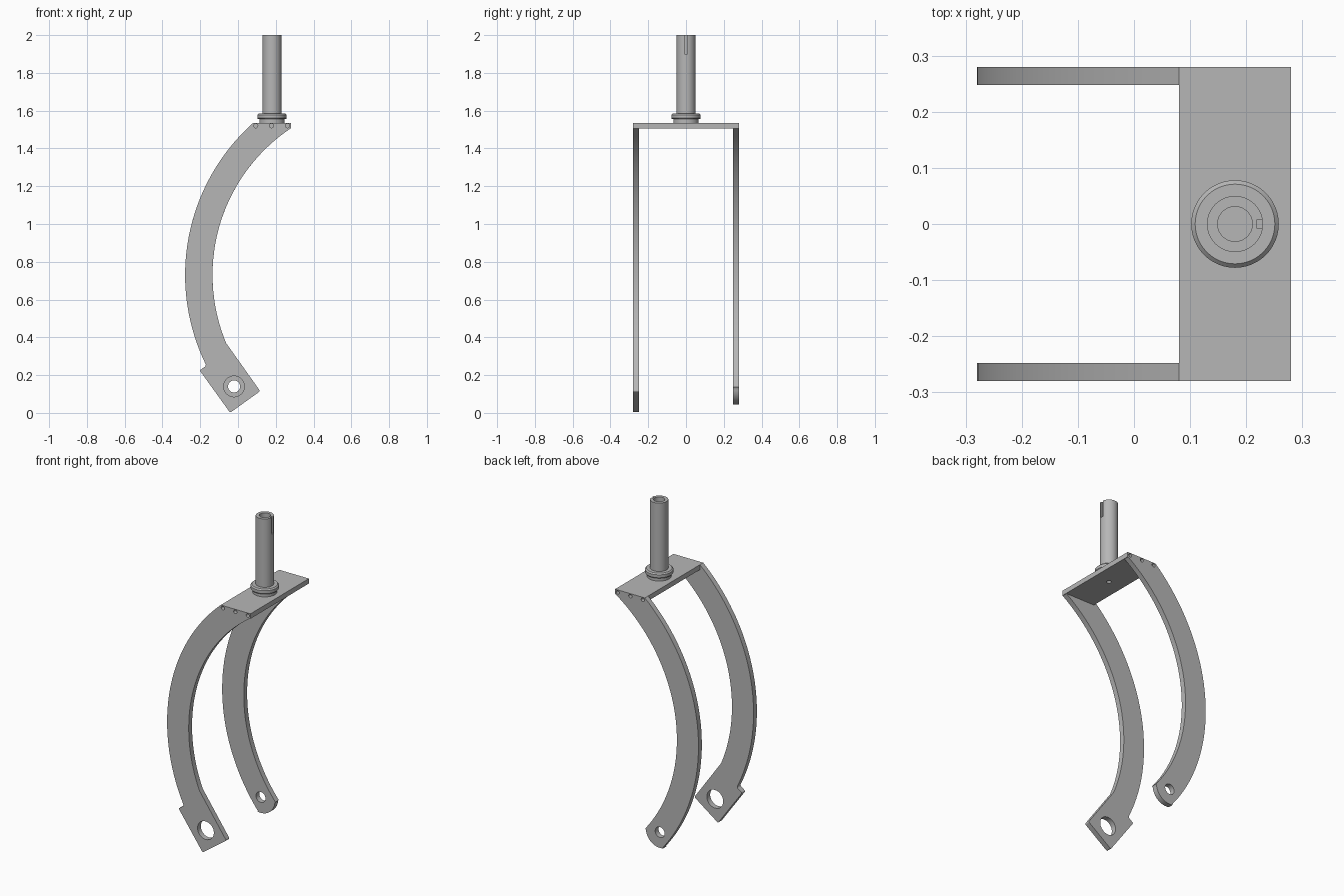
import bpy, bmesh, math
from mathutils import Vector

cube = bpy.data.objects.get("Cube")
if cube:
    bpy.data.objects.remove(cube, do_unlink=True)

grey = bpy.data.materials.new("plain_grey")
grey.use_nodes = True
grey.diffuse_color = (0.47, 0.47, 0.47, 1)
grey.node_tree.nodes["Principled BSDF"].inputs["Base Color"].default_value = (0.47, 0.47, 0.47, 1)

CENTRE = Vector((0.8, 0.73))      # centre of the leg curve (x, z)
R_OUT, R_IN = 1.08, 0.935         # outer and inner leg radii
HOLE = Vector((-0.021, 0.14))     # axle hole (x, z)
STEM_X, TOP, UNDER = 0.18, 1.535, 1.505
SIDE, THICK = 0.28, 0.032
ALONG = Vector((0.584, -0.812))   # leg direction at the axle
ACROSS = Vector((0.812, 0.584))
A_HOLE = math.atan2(HOLE.y - CENTRE.y, CENTRE.x - HOLE.x)


def make_object(name, bm):
    bmesh.ops.recalc_face_normals(bm, faces=bm.faces)
    mesh = bpy.data.meshes.new(name)
    bm.to_mesh(mesh)
    bm.free()
    mesh.materials.append(grey)
    obj = bpy.data.objects.new(name, mesh)
    bpy.context.collection.objects.link(obj)
    return obj


def activate(obj):
    bpy.ops.object.select_all(action='DESELECT')
    obj.select_set(True)
    bpy.context.view_layer.objects.active = obj


def smooth(obj):
    activate(obj)
    bpy.ops.object.shade_smooth_by_angle(angle=math.radians(30))


def cut(obj, cutters):
    activate(obj)
    for cutter in cutters:
        cutter.hide_render = True
        mod = obj.modifiers.new("cut", 'BOOLEAN')
        mod.operation, mod.solver, mod.object = 'DIFFERENCE', 'EXACT', cutter
        bpy.ops.object.modifier_apply(modifier=mod.name)
        bpy.data.objects.remove(cutter, do_unlink=True)


def extrude_outline(name, points, y0, y1):
    bm = bmesh.new()
    face = bm.faces.new([bm.verts.new((p[0], y0, p[1])) for p in points])
    geom = bmesh.ops.extrude_face_region(bm, geom=[face])["geom"]
    verts = [g for g in geom if isinstance(g, bmesh.types.BMVert)]
    bmesh.ops.translate(bm, verts=verts, vec=(0, y1 - y0, 0))
    return make_object(name, bm)


def box(name, x0, x1, y0, y1, z0, z1):
    return extrude_outline(name, [(x0, z0), (x1, z0), (x1, z1), (x0, z1)], y0, y1)


def circle(centre, radius, count=32):
    return [(centre[0] + radius * math.cos(i * math.tau / count),
             centre[1] + radius * math.sin(i * math.tau / count)) for i in range(count)]


def lathe(name, profile, steps=48):
    bm = bmesh.new()
    verts = [bm.verts.new((STEM_X + r, 0, z)) for r, z in profile]
    edges = [bm.edges.new(pair) for pair in zip(verts, verts[1:])]
    bmesh.ops.spin(bm, geom=verts + edges, cent=(STEM_X, 0, 0), axis=(0, 0, 1),
                   angle=math.tau, steps=steps)
    bmesh.ops.remove_doubles(bm, verts=bm.verts, dist=0.0001)
    return make_object(name, bm)


def leg_arc(radius, start, end, count=40):
    return [CENTRE + radius * Vector((-math.cos(a), math.sin(a)))
            for a in (start + (end - start) * i / count for i in range(count + 1))]


def local(along, across):
    return HOLE + ALONG * along + ACROSS * across


def rounded(before, corner, after, size):
    p = corner + (before - corner).normalized() * size
    q = corner + (after - corner).normalized() * size
    return [p * (1 - t) ** 2 + corner * 2 * t * (1 - t) + q * t * t
            for t in (0, 0.25, 0.5, 0.75, 1)]


def on_arc(radius, along):
    return A_HOLE - math.asin(along / radius)


# Shared leg ends under the crown
outer_top = math.atan2(TOP - CENTRE.y, CENTRE.x - 0.08)
inner_top = math.asin((UNDER - CENTRE.y) / R_IN)
leg_top = [Vector((SIDE, UNDER)), Vector((SIDE, TOP))]

# Front leg with its square axle pad
step, half, tip = -0.175, 0.098, 0.101
outer = leg_arc(R_OUT, outer_top, on_arc(R_OUT, step - 0.012))
inner = leg_arc(R_IN, on_arc(R_IN, -0.21), inner_top)
inside = local(step, -0.055)
pad = [inside, local(step, -half), local(tip, -half), local(tip, half), inner[0]]
front_outline = outer + rounded(outer[-1], inside, pad[1], 0.01)
for k in (1, 2, 3):
    front_outline += rounded(pad[k - 1], pad[k], pad[k + 1], 0.008)
front_outline += inner + leg_top

# Rear leg with its rounded tip
end_r, end_w = 0.095, 0.0715
spread = math.asin(end_w / end_r)
tip_arc = [local(end_r * math.cos(a), end_r * math.sin(a))
           for a in (spread * (i / 8 - 1) for i in range(17))]
reach = end_r * math.cos(spread)
rear_outline = (leg_arc(R_OUT, outer_top, on_arc(R_OUT, reach - 0.002)) + tip_arc
                + leg_arc(R_IN, on_arc(R_IN, reach - 0.002), inner_top) + leg_top)

for name, outline, side, hole_r in (("front_leg", front_outline, -1, 0.055),
                                    ("rear_leg", rear_outline, 1, 0.032)):
    y0, y1 = sorted((side * SIDE, side * (SIDE - THICK)))
    leg = extrude_outline(name, outline, y0, y1)
    holes = [extrude_outline("axle_cutter", circle(HOLE, hole_r), y0 - 0.05, y1 + 0.05)]
    for x in (0.094, 0.178, 0.262):
        holes.append(extrude_outline("bolt_cutter", circle((x, 1.52), 0.011, 16),
                                     y0 - 0.05, y1 + 0.05))
    cut(leg, holes)
    smooth(leg)

# Crown plate between the legs, with a small hole underneath
inner_y = SIDE - THICK
crown = box("crown_plate", 0.08, SIDE, -inner_y, inner_y, UNDER, TOP)
cut(crown, [lathe("crown_cutter", [(0, 1.45), (0.013, 1.45), (0.013, 1.53), (0, 1.53)], 24)])
smooth(crown)

# Chamfered collar on the crown
collar = lathe("stem_collar", [(0, TOP), (0.067, TOP), (0.067, 1.555), (0.074, 1.555),
                               (0.078, 1.56), (0.078, 1.578), (0.071, 1.585), (0, 1.585)])
smooth(collar)

# Hollow stem with a keyway near its top
stem = lathe("stem_tube", [(0, 1.58), (0.05, 1.58), (0.05, 2), (0.031, 2),
                           (0.031, 1.62), (0, 1.62)])
cut(stem, [box("keyway_cutter", STEM_X + 0.039, STEM_X + 0.07, -0.008, 0.008, 1.9, 2.05)])
smooth(stem)
